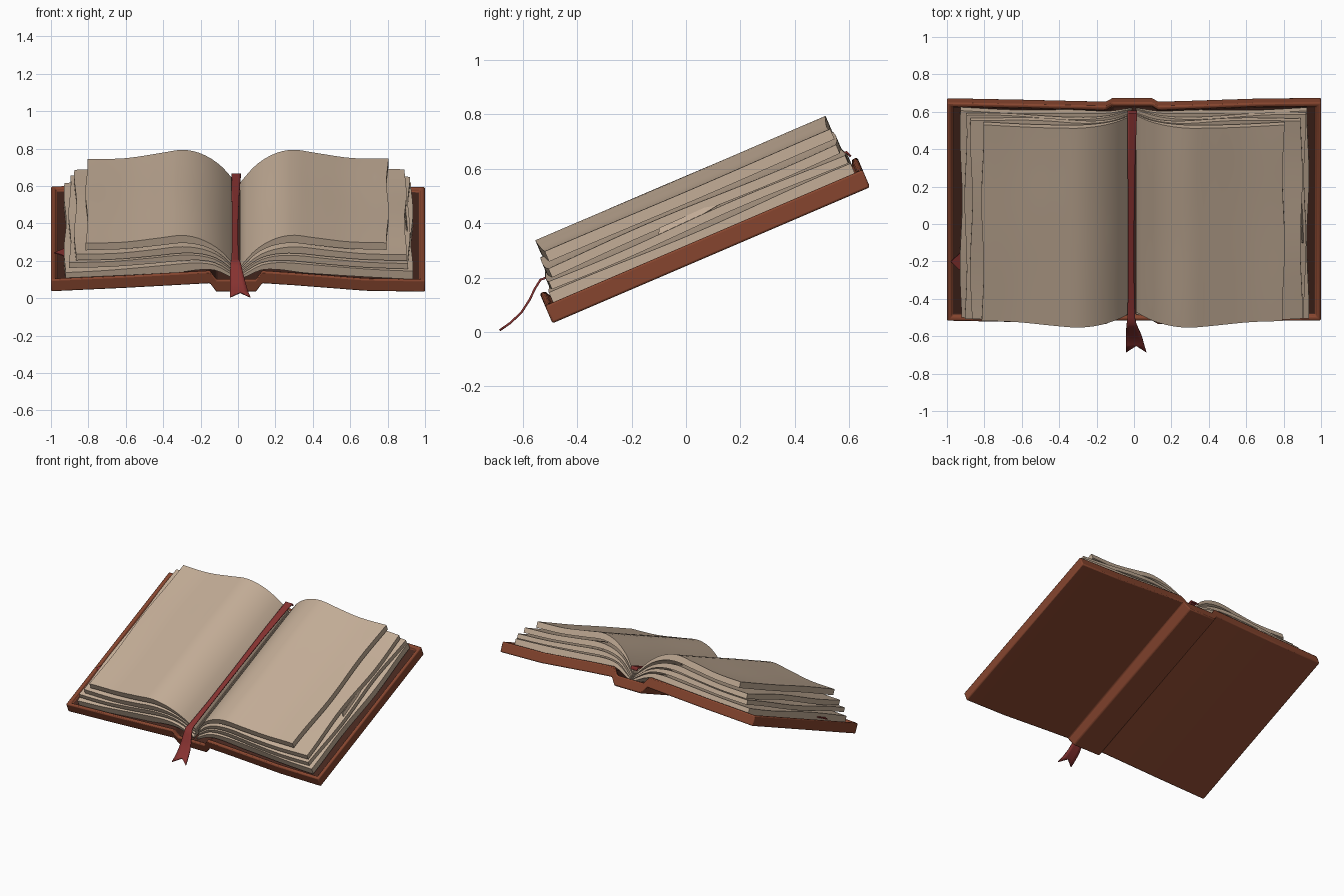
import bpy
import bmesh
import math
from mathutils import Matrix, Vector

old = bpy.data.objects.get("Cube")
if old:
    bpy.data.objects.remove(old, do_unlink=True)

# The book leans back: local axes are x (width), v (length), w (thickness)
LEAN = Matrix.Translation((0, -0.49, 0.03)) @ Matrix.Rotation(math.radians(23.2), 4, 'X')
LENGTH = 1.27


def material(name, rgb):
    mat = bpy.data.materials.new(name)
    mat.use_nodes = True
    mat.diffuse_color = (*rgb, 1)
    mat.node_tree.nodes["Principled BSDF"].inputs["Base Color"].default_value = (*rgb, 1)
    return mat


leather = material("brown leather", (0.24, 0.06, 0.028))
lining = material("dark lining", (0.06, 0.02, 0.013))
paper = material("aged paper", (0.55, 0.42, 0.31))
cloth = material("red ribbon", (0.24, 0.032, 0.03))


def spline(points, x):
    """Smooth Hermite interpolation through (x, w) points."""
    n = len(points)
    i = 0
    while i < n - 2 and x > points[i + 1][0]:
        i += 1

    def slope(j):
        a, b = points[max(j - 1, 0)], points[min(j + 1, n - 1)]
        return (b[1] - a[1]) / (b[0] - a[0])
    (xa, wa), (xb, wb) = points[i], points[i + 1]
    h = xb - xa
    t = (x - xa) / h
    return ((2 * t**3 - 3 * t**2 + 1) * wa + (t**3 - 2 * t**2 + t) * h * slope(i)
            + (3 * t**2 - 2 * t**3) * wb + (t**3 - t**2) * h * slope(i + 1))


def slab(bm, bottom, top):
    """Closed slab from two matching grids of points; returns its top faces."""
    grids = [[[bm.verts.new(p) for p in row] for row in g] for g in (bottom, top)]
    rows, cols = len(top), len(top[0])
    top_faces = []
    for g in grids:
        for j in range(rows - 1):
            for i in range(cols - 1):
                f = bm.faces.new((g[j][i], g[j][i + 1], g[j + 1][i + 1], g[j + 1][i]))
                if g is grids[1]:
                    top_faces.append(f)
    border = ([(0, i) for i in range(cols)] + [(j, cols - 1) for j in range(1, rows)]
              + [(rows - 1, i) for i in range(cols - 2, -1, -1)]
              + [(j, 0) for j in range(rows - 2, 0, -1)])
    for (a, b), (c, d) in zip(border, border[1:] + border[:1]):
        bm.faces.new((grids[0][a][b], grids[0][c][d], grids[1][c][d], grids[1][a][b]))
    bmesh.ops.recalc_face_normals(bm, faces=bm.faces[:])
    return top_faces


def finish(name, bm, mats, bevel=0, matrix=LEAN, angle=40):
    bm.transform(matrix)
    mesh = bpy.data.meshes.new(name)
    bm.to_mesh(mesh)
    bm.free()
    for m in mats:
        mesh.materials.append(m)
    ob = bpy.data.objects.new(name, mesh)
    bpy.context.collection.objects.link(ob)
    if bevel:
        mod = ob.modifiers.new("Rounded edges", 'BEVEL')
        mod.width, mod.segments, mod.limit_method = bevel, 2, 'ANGLE'
        mod.angle_limit = math.radians(40)
    bpy.ops.object.select_all(action='DESELECT')
    ob.select_set(True)
    bpy.context.view_layer.objects.active = ob
    bpy.ops.object.shade_smooth_by_angle(angle=math.radians(angle))
    return ob


# Cover: two boards and a dropped spine, with a raised rim around a dark lining
outline = [(-1, 0.005), (-0.6, 0.025), (-0.15, 0.052), (-0.115, 0.002), (0.095, 0.002),
           (0.13, 0.052), (0.3, 0.04), (0.68, 0.008), (1, 0.002)]
bm = bmesh.new()
lengths = (0, LENGTH)
inside = slab(bm, [[(x, v, w) for x, w in outline] for v in lengths],
              [[(x, v, w + 0.07) for x, w in outline] for v in lengths])
for width in (0.022, 0.008):
    bmesh.ops.inset_region(bm, faces=inside, thickness=width, use_even_offset=True)
for vert in {v for f in inside for v in f.verts}:
    vert.co.z -= 0.022
for f in inside:
    f.material_index = 1
finish("cover", bm, [leather, lining], bevel=0.012)

# Page bundles: s runs from the gutter (0) to the outer edge (1)
bed = [(0, 0.06), (0.14, 0.115), (0.4, 0.09), (1, 0.06)]
crest = [(0, 0.12), (0.1, 0.215), (0.22, 0.28), (0.35, 0.307), (0.5, 0.292),
         (0.75, 0.263), (1, 0.255)]
COLS, ROWS = 24, 28


def page_bundle(name, side, k, low, high, reach):
    def point(i, j, is_top):
        s = i / COLS
        v0 = 0.04 + 0.01 * k + 0.008 * math.sin(5 * s + k)
        v1 = 1.235 - 0.006 * k + 0.006 * math.sin(7 * s + 2 * k)
        v = v0 + (v1 - v0) * j / ROWS
        level = high if is_top else low
        base = spline(bed, s)
        w = base + level * (spline(crest, s) - base)
        w += 0.005 * s * math.sin(6 * v + 2 * k + side) * (0.3 + 0.7 * (k < 3))
        x = 0.012 + s * (reach - 0.012) + 0.006 * s * math.sin(8 * v + 3 * k + side)
        return (side * x, v, w)
    bm = bmesh.new()
    slab(bm, *[[[point(i, j, is_top) for i in range(COLS + 1)] for j in range(ROWS + 1)]
               for is_top in (False, True)])
    finish(name, bm, [paper])


for side, word, reaches in ((-1, "right", (0.925, 0.9, 0.87, 0.81)),
                            (1, "left", (0.93, 0.915, 0.895, 0.8))):
    levels = ((0, 0.24), (0.3, 0.46), (0.52, 0.7), (0.79, 1))
    for k, ((low, high), reach) in enumerate(zip(levels, reaches)):
        page_bundle(f"{word}_pages_{k + 1}", side, k, low, high, reach)


def flat_plate(name, points, thickness, mat):
    bm = bmesh.new()
    face = bm.faces.new([bm.verts.new(p) for p in points])
    ext = bmesh.ops.extrude_face_region(bm, geom=[face])
    shift = face.normal if face.normal.length else Vector((0, 0, 1))
    face.normal_update()
    shift = face.normal * thickness
    for e in ext["geom"]:
        if isinstance(e, bmesh.types.BMVert):
            e.co += shift
    bmesh.ops.recalc_face_normals(bm, faces=bm.faces[:])
    finish(name, bm, [mat])


# Pointed marker tucked under the pages, and a folded page corner opposite
flat_plate("page_marker", [(-0.86, 0.23, 0.09), (-0.86, 0.47, 0.09), (-0.98, 0.35, 0.085)],
           0.006, cloth)
flat_plate("folded_corner", [(0.915, 0.47, 0.125), (0.89, 0.82, 0.175), (0.9, 0.5, 0.17)],
           0.006, paper)

# Ribbon: rows of (y, z, centre x, half width), ending in a forked tail
path = [(0.605, 0.645, -0.01, 0.026), (0.59, 0.662, -0.01, 0.026), (0.3, 0.543, -0.014, 0.02),
        (0, 0.414, -0.015, 0.016), (-0.3, 0.286, -0.015, 0.016), (-0.5, 0.205, -0.015, 0.02),
        (-0.535, 0.192, -0.013, 0.026), (-0.555, 0.16, -0.01, 0.031), (-0.575, 0.118, -0.006, 0.037),
        (-0.605, 0.072, 0, 0.043), (-0.645, 0.034, 0.006, 0.048), (-0.685, 0.006, 0.012, 0.054)]
bm = bmesh.new()
rows = []
for n, (y, z, x, half) in enumerate(path):
    tail = n == len(path) - 1
    row = []
    for step in (-1, -0.5, 0, 0.5, 1):
        notch = (1 - abs(step)) * 0.035 if tail else 0
        row.append(bm.verts.new((x + step * half, y + notch, z + notch * 0.7)))
    rows.append(row)
for a, b in zip(rows, rows[1:]):
    for i in range(4):
        bm.faces.new((a[i], b[i], b[i + 1], a[i + 1]))
bmesh.ops.recalc_face_normals(bm, faces=bm.faces[:])
ribbon = finish("ribbon", bm, [cloth], matrix=Matrix.Identity(4), angle=60)
solid = ribbon.modifiers.new("Thickness", 'SOLIDIFY')
solid.thickness, solid.offset = 0.008, 0
